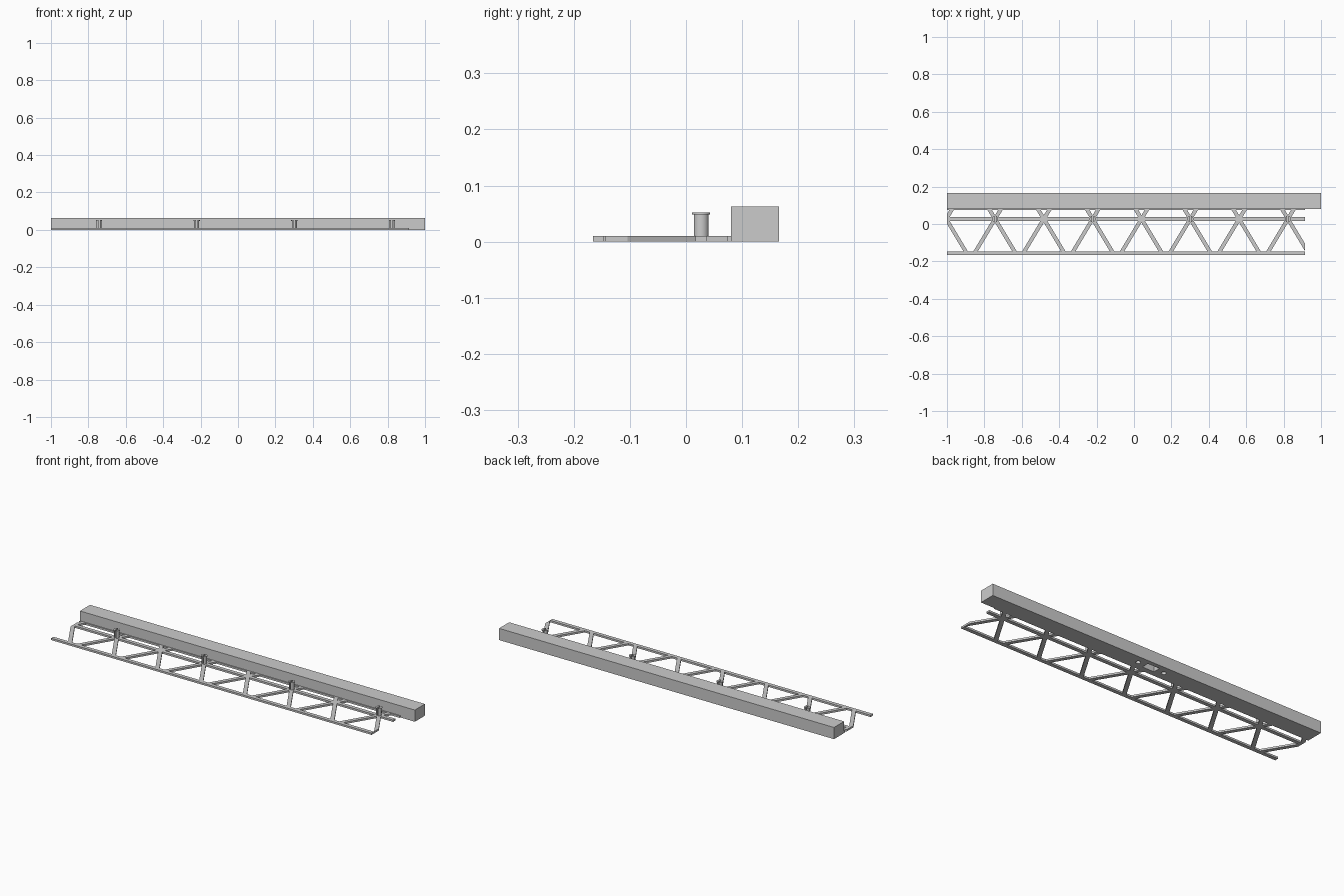
import bpy
import bmesh
import math

if "Cube" in bpy.data.objects:
    bpy.data.objects.remove(bpy.data.objects["Cube"], do_unlink=True)

grey = bpy.data.materials.new("plain_grey")
grey.use_nodes = True
grey.diffuse_color = (0.6, 0.6, 0.6, 1)
grey.node_tree.nodes["Principled BSDF"].inputs["Base Color"].default_value = (0.6, 0.6, 0.6, 1)

LEFT, RIGHT = -1.0, 0.914      # ends of the lattice
THICK = 0.01                   # lattice thickness
PIN_Y = 0.027                  # line of the crossings and pins
PITCH, FIRST = 0.261, -1.004   # crossing spacing and first crossing


def finish(name, bm):
    bmesh.ops.recalc_face_normals(bm, faces=bm.faces)
    mesh = bpy.data.meshes.new(name)
    bm.to_mesh(mesh)
    bm.free()
    mesh.materials.append(grey)
    obj = bpy.data.objects.new(name, mesh)
    bpy.context.collection.objects.link(obj)
    return obj


def prism(bm, outline, z0, z1):
    """Extrude a flat outline from z0 up to z1."""
    face = bm.faces.new([bm.verts.new((x, y, z0)) for x, y in outline])
    top = bmesh.ops.extrude_face_region(bm, geom=[face])["geom"]
    verts = [v for v in top if isinstance(v, bmesh.types.BMVert)]
    bmesh.ops.translate(bm, verts=verts, vec=(0, 0, z1 - z0))


def box(name, x0, x1, y0, y1, z0, z1):
    bm = bmesh.new()
    prism(bm, [(x0, y0), (x1, y0), (x1, y1), (x0, y1)], z0, z1)
    return finish(name, bm)


def clip(bm, x, side):
    """Cut away everything beyond x on the given side and cap the cut."""
    cut = bmesh.ops.bisect_plane(bm, geom=bm.verts[:] + bm.edges[:] + bm.faces[:],
                                 plane_co=(x, 0, 0), plane_no=(side, 0, 0), clear_outer=True)
    edges = [e for e in cut["geom_cut"] if isinstance(e, bmesh.types.BMEdge)]
    if edges:
        bmesh.ops.holes_fill(bm, edges=edges)


def disc(bm, x, y, z0, z1, radius, sides=32):
    prism(bm, [(x + radius * math.cos(math.tau * i / sides),
                y + radius * math.sin(math.tau * i / sides)) for i in range(sides)], z0, z1)


# Long beam with a socket and two screw holes underneath
beam = box("beam", -1, 1, 0.08, 0.166, 0, 0.063)
bm = bmesh.new()
prism(bm, [(-0.035, 0.103), (0.035, 0.103), (0.035, 0.143), (-0.035, 0.143)], -0.01, 0.03)
for side in (-1, 1):
    disc(bm, side * 0.078, 0.123, -0.01, 0.03, 0.012)
cutter = finish("socket_cutter", bm)
cutter.hide_render = True
cut = beam.modifiers.new("socket", "BOOLEAN")
cut.operation = "DIFFERENCE"
cut.solver = "EXACT"
cut.object = cutter
bpy.context.view_layer.objects.active = beam
bpy.ops.object.modifier_apply(modifier=cut.name)
bpy.data.objects.remove(cutter, do_unlink=True)

# Lengthwise rails
box("front_rail", LEFT, RIGHT, -0.166, -0.146, 0, THICK)
box("middle_rail", LEFT, RIGHT, PIN_Y - 0.01, PIN_Y + 0.01, 0, THICK)
box("back_rail", LEFT, RIGHT, 0.074, 0.08, 0, THICK)

# Crossed diagonal braces, trimmed flush at both ends
for i in range(8):
    centre = FIRST + i * PITCH
    for lean in (-1, 1):
        bm = bmesh.new()
        front = centre + lean * 0.6 * (PIN_Y + 0.148)
        back = centre + lean * 0.6 * (PIN_Y - 0.078)
        half = 0.012
        prism(bm, [(front - half, -0.148), (front + half, -0.148),
                   (back + half, 0.078), (back - half, 0.078)], 0, THICK)
        clip(bm, LEFT, -1)
        clip(bm, RIGHT, 1)
        if bm.faces:
            finish("diagonal_brace", bm)
        else:
            bm.free()

# Split snap pins with a lipped head on every second crossing
for i in range(1, 8, 2):
    x = FIRST + i * PITCH
    for side in (-1, 1):
        for part, z0, z1, radius in (("pin_shaft", THICK, 0.048, 0.0135),
                                     ("pin_head", 0.048, 0.052, 0.0165)):
            bm = bmesh.new()
            disc(bm, x, PIN_Y, z0, z1, radius)
            clip(bm, x + side * 0.004, -side)
            pin = finish(part, bm)
            bpy.ops.object.select_all(action="DESELECT")
            pin.select_set(True)
            bpy.context.view_layer.objects.active = pin
            bpy.ops.object.shade_smooth_by_angle(angle=math.radians(35))
